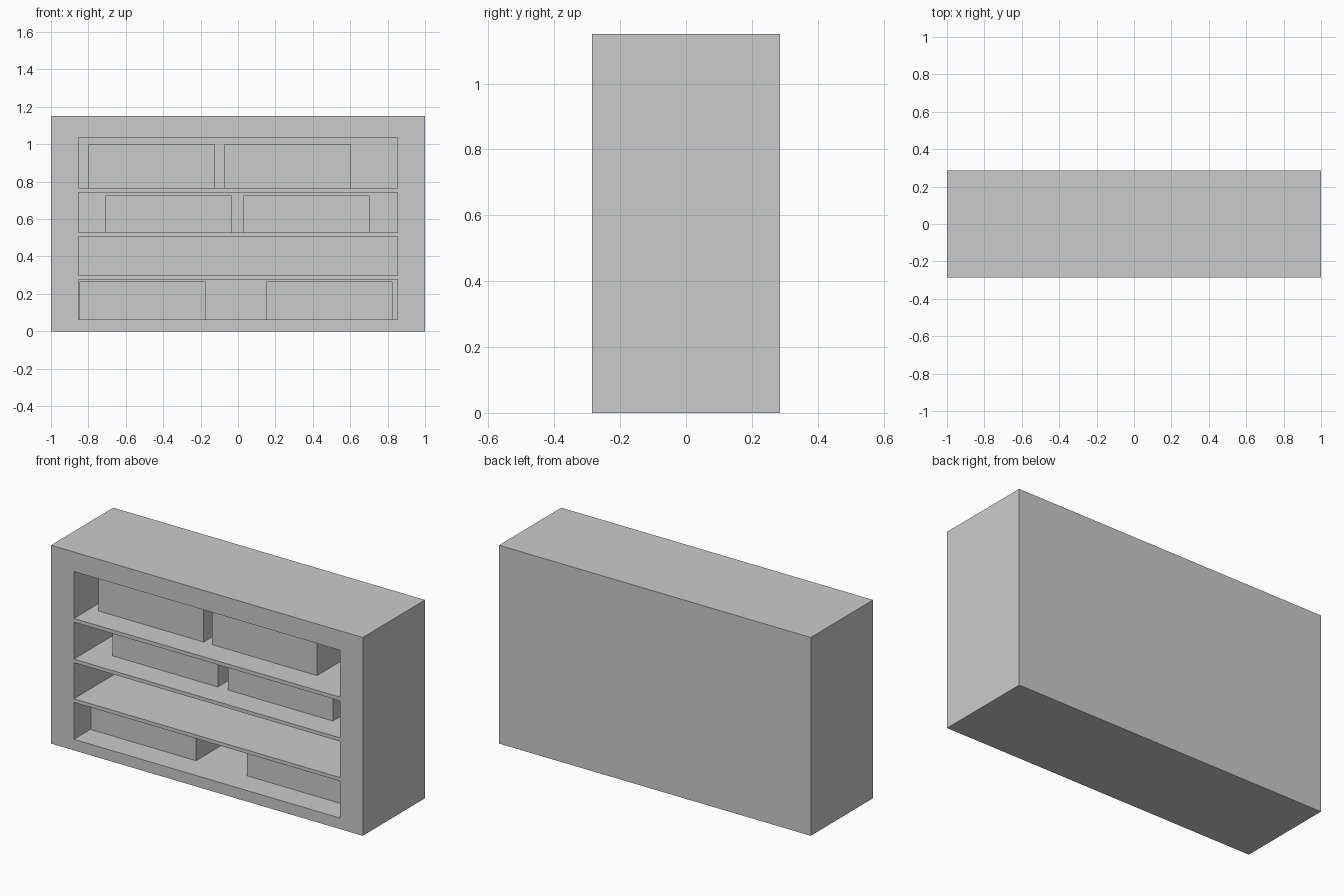
import bpy

if "Cube" in bpy.data.objects:
    bpy.data.objects.remove(bpy.data.objects["Cube"])

HALF_D = 0.285      # half depth of the cabinet
CAVITY_BACK = 0.225
BOX_FRONT, BOX_BACK = -0.135, 0.205


def box(name, x0, x1, y0, y1, z0, z1):
    bpy.ops.mesh.primitive_cube_add(
        size=1, location=((x0 + x1) / 2, (y0 + y1) / 2, (z0 + z1) / 2))
    ob = bpy.context.object
    ob.name = name
    ob.scale = (x1 - x0, y1 - y0, z1 - z0)
    bpy.ops.object.transform_apply(location=False, rotation=False, scale=True)
    return ob


# Each row: floor height, ceiling height, box top, left edges of the boxes
rows = [
    (0.064, 0.278, 0.265, (-0.848, 0.152)),
    (0.299, 0.508, 0.0, ()),
    (0.529, 0.743, 0.727, (-0.709, 0.029)),
    (0.765, 1.037, 1.0, (-0.80, -0.072)),
]

# Cabinet block with four open compartments cut from the front
cabinet = box("cabinet", -1, 1, -HALF_D, HALF_D, 0, 1.15)
for i, (z0, z1, _, _) in enumerate(rows):
    cutter = box(f"compartment_cutter_{i}", -0.853, 0.853, -0.4, CAVITY_BACK, z0, z1)
    cutter.hide_render = True
    mod = cabinet.modifiers.new("compartment", 'BOOLEAN')
    mod.operation = 'DIFFERENCE'
    mod.solver = 'EXACT'
    mod.object = cutter
    bpy.context.view_layer.objects.active = cabinet
    bpy.ops.object.modifier_apply(modifier=mod.name)
    bpy.data.objects.remove(cutter)

# Storage boxes standing on the shelves
for i, (z0, _, top, lefts) in enumerate(rows):
    for j, x in enumerate(lefts):
        box(f"storage_box_{i}_{j}", x, x + 0.674, BOX_FRONT, BOX_BACK, z0, top)
